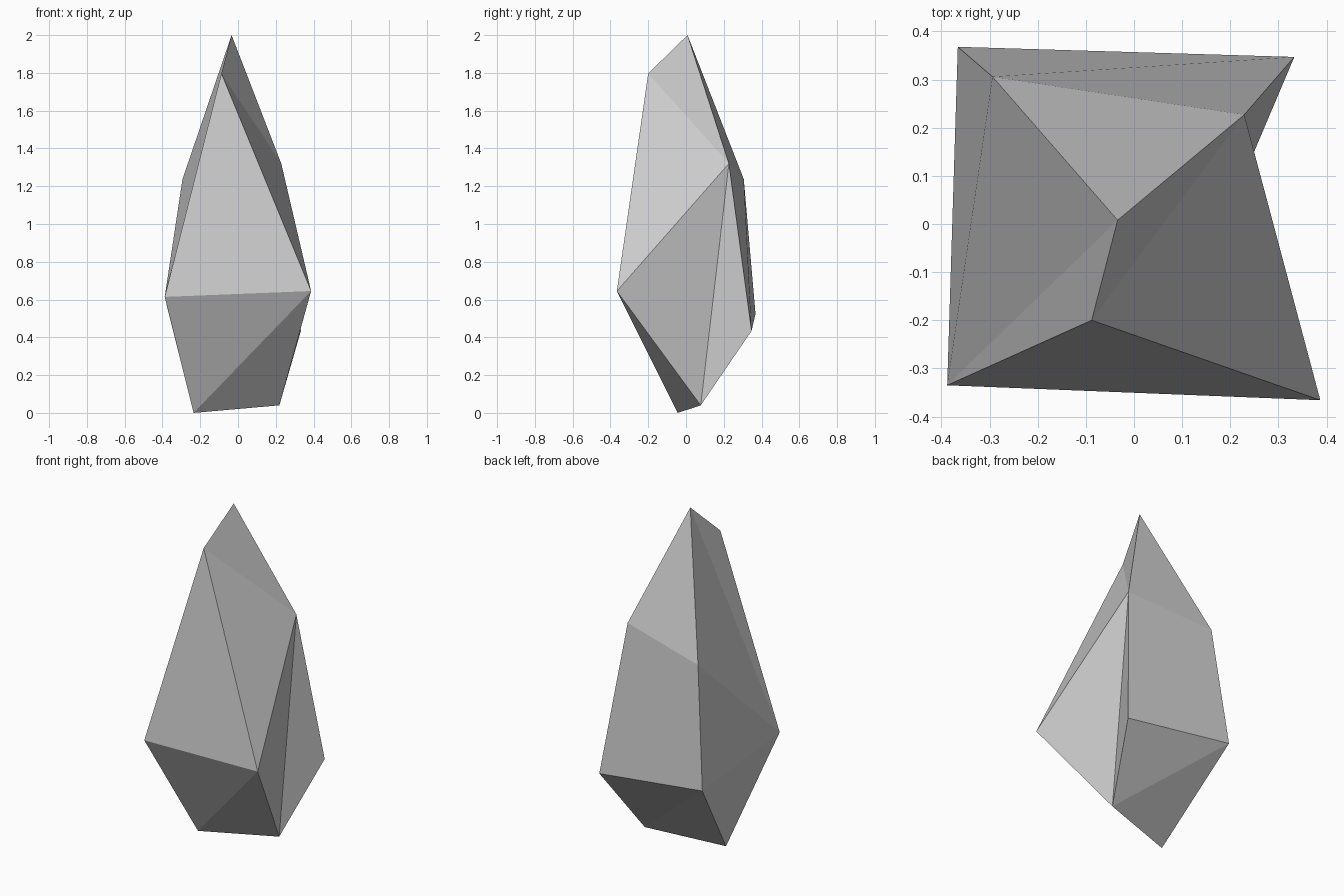
import bpy
import bmesh

if "Cube" in bpy.data.objects:
    bpy.data.objects.remove(bpy.data.objects["Cube"])

# Corner points of the faceted rock, grouped from tip to base
points = {
    # tip and front shoulder
    "tip": (-0.034, 0.008, 2.0), "shoulder": (-0.088, -0.20, 1.797),
    # rear shoulder pair
    "rear_r": (0.229, 0.227, 1.32), "rear_l": (-0.294, 0.306, 1.237),
    # widest ring
    "back_l": (-0.366, 0.368, 0.524), "back_r": (0.333, 0.347, 0.434),
    "front_r": (0.387, -0.366, 0.645), "front_l": (-0.388, -0.335, 0.614),
    # bottom ridge
    "foot_l": (-0.235, -0.044, 0.0), "foot_r": (0.219, 0.078, 0.04),
}

facets = [
    # upper facets around the tip
    "tip shoulder rear_r", "tip rear_r rear_l",
    "tip rear_l front_l", "tip front_l shoulder",
    # front, left, back and notched right side
    "shoulder front_r rear_r", "shoulder front_l front_r",
    "rear_l back_l front_l", "rear_l rear_r back_r back_l",
    "rear_r front_r foot_r", "rear_r foot_r back_r",
    # underside
    "front_l foot_l front_r", "front_r foot_l foot_r",
    "front_l back_l foot_l", "back_l foot_r foot_l", "back_l back_r foot_r",
]

bm = bmesh.new()
verts = {name: bm.verts.new(co) for name, co in points.items()}
for facet in facets:
    bm.faces.new([verts[name] for name in facet.split()])
bmesh.ops.recalc_face_normals(bm, faces=bm.faces[:])

mesh = bpy.data.meshes.new("rock_shard")
bm.to_mesh(mesh)
bm.free()
rock = bpy.data.objects.new("rock_shard", mesh)
bpy.context.collection.objects.link(rock)
